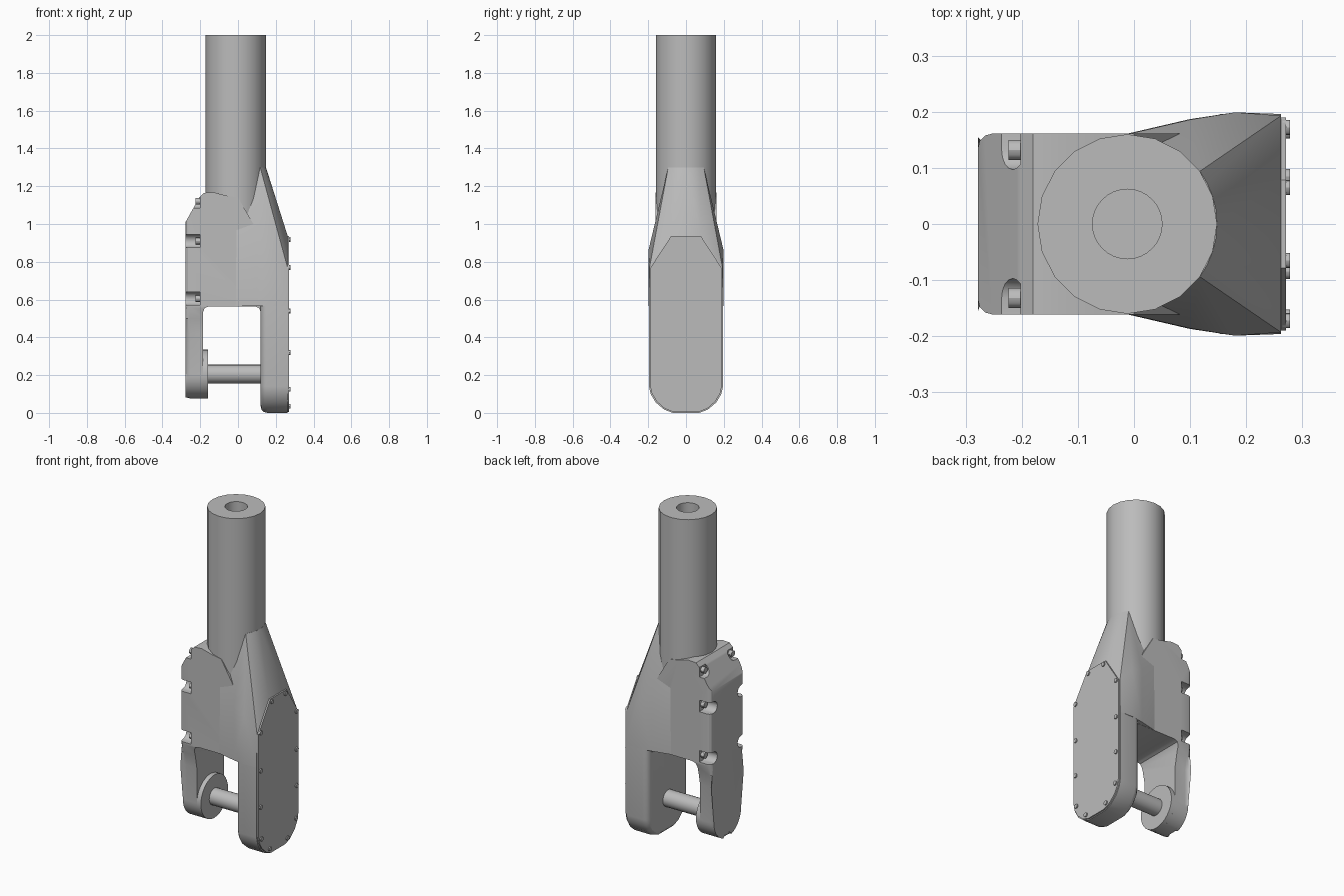
import bpy, bmesh
from math import sin, cos, pi, radians
from mathutils import Matrix

cube = bpy.data.objects.get("Cube")
if cube:
    bpy.data.objects.remove(cube, do_unlink=True)

metal = bpy.data.materials.new("plain grey metal")
metal.use_nodes = True
GREY = (0.5, 0.5, 0.5, 1)
metal.diffuse_color = GREY
metal.node_tree.nodes["Principled BSDF"].inputs["Base Color"].default_value = GREY


def finish(name, bm):
    bmesh.ops.recalc_face_normals(bm, faces=bm.faces)
    mesh = bpy.data.meshes.new(name)
    bm.to_mesh(mesh)
    bm.free()
    mesh.materials.append(metal)
    obj = bpy.data.objects.new(name, mesh)
    bpy.context.collection.objects.link(obj)
    return obj


def prism(name, outline, axis, lo, hi, round_lo=0, round_below=9):
    """Extrude an outline along x (y,z points) or y (x,z points)."""
    bm = bmesh.new()
    place = (lambda a, b, d: (d, a, b)) if axis == "x" else (lambda a, b, d: (a, d, b))
    near = [bm.verts.new(place(a, b, lo)) for a, b in outline]
    far = [bm.verts.new(place(a, b, hi)) for a, b in outline]
    cap = bm.faces.new(near)
    bm.faces.new(far)
    for i in range(len(near)):
        j = (i + 1) % len(near)
        bm.faces.new((near[i], near[j], far[j], far[i]))
    if round_lo:
        edges = [e for e in cap.edges if min(v.co.z for v in e.verts) < round_below]
        bmesh.ops.bevel(bm, geom=edges, offset=round_lo, segments=3,
                        profile=0.5, affect="EDGES")
    return finish(name, bm)


def cylinder(name, axis, radius, lo, hi, a, b, sides):
    """Cylinder along x (at y,z) or z (at x,y)."""
    bm = bmesh.new()
    bmesh.ops.create_cone(bm, cap_ends=True, segments=sides, radius1=radius,
                          radius2=radius, depth=hi - lo)
    mid = (lo + hi) / 2
    if axis == "x":
        m = Matrix.Translation((mid, a, b)) @ Matrix.Rotation(pi / 2, 4, "Y")
    else:
        m = Matrix.Translation((a, b, mid))
    bmesh.ops.transform(bm, matrix=m, verts=bm.verts)
    return finish(name, bm)


def boolean(obj, tool, operation):
    mod = obj.modifiers.new("cut", "BOOLEAN")
    mod.operation, mod.object, mod.solver = operation, tool, "EXACT"
    bpy.context.view_layer.objects.active = obj
    bpy.ops.object.modifier_apply(modifier=mod.name)
    bpy.data.objects.remove(tool, do_unlink=True)


def mirrored(half):
    return half + [(-a, b) for a, b in reversed(half)]


def arc(ca, cb, r, start, end, n):
    angles = [radians(start + (end - start) * i / n) for i in range(n + 1)]
    return [(ca + r * cos(t), cb + r * sin(t)) for t in angles]


AXIS_X, TUBE_R, PIN_Z, SIDE = -0.012, 0.16, 0.205, 0.161

# Hollow main tube
tube = cylinder("main_tube", "z", TUBE_R, 0.7, 2.0, AXIS_X, 0, 20)
boolean(tube, cylinder("bore_cutter", "z", 0.062, 1.2, 2.1, AXIS_X, 0, 32), "DIFFERENCE")

# Clevis body: side profile with the slot, trimmed to a rounded outline
profile = [(-0.3, 0.05), (-0.185, 0.05), (-0.185, 0.535), (-0.176, 0.555),
           (-0.155, 0.564), (0.09, 0.564), (0.112, 0.555), (0.12, 0.535),
           (0.14, 0.535), (0.14, 0.9), (0.0, 1.14), (-0.06, 1.15),
           (-0.13, 1.168), (-0.18, 1.165), (-0.205, 1.14), (-0.278, 1.01), (-0.3, 0.97)]
outline = mirrored(arc(0, PIN_Z, 0.13, -90, 0, 10)[1:]
                   + [(0.13, 0.42), (0.145, 0.5), (SIDE, 0.56), (SIDE, 1.2)])
body = prism("clevis_body", profile, "y", -0.3, 0.3)
boolean(body, prism("outline_trim", outline, "x", -0.278, 0.2, round_lo=0.025), "INTERSECT")

# Bolt pockets and socket bolts along both edges of the thin side
for side in (-1, 1):
    for z in (0.605, 0.91, 1.12):
        pocket = [(side * y, h) for y, h in
                  arc(0.132, z, 0.035, 90, 270, 8) + [(0.2, z - 0.035), (0.2, z + 0.035)]]
        boolean(body, prism("pocket_cutter", pocket, "x", -0.32, -0.202), "DIFFERENCE")
        cylinder("pocket_bolt", "x", 0.018, -0.224, -0.195, side * 0.132, z, 12)

# Pin and its boss
cylinder("pin_boss", "x", 0.13, -0.19, -0.158, 0, PIN_Z, 32)
cylinder("cross_pin", "x", 0.05, -0.17, 0.13, 0, PIN_Z, 24)

# Wide arm below the flare
foot = [(0.07, 0.0), (0.115, 0.017), (0.16, 0.055), (0.187, 0.1), (0.196, 0.14)]
prism("wide_arm", mirrored(foot + [(0.196, 0.57)]), "x", 0.12, 0.262,
      round_lo=0.035, round_below=0.5)

# Flare joining the tube to the wide arm
bm = bmesh.new()
ring = [(TUBE_R, 1.3, 36), (TUBE_R, 0.97, 90), (SIDE, 0.565, 90)]
for r, z, spread in ring:
    for x, y in arc(AXIS_X, 0, r, -spread, spread, 8):
        bm.verts.new((x, y, z))
for s in (-1, 1):
    for x, y, z in [(0.262, 0.08, 0.94), (0.262, 0.193, 0.77), (0.262, 0.196, 0.565),
                    (0.18, 0.199, 0.86), (0.18, 0.199, 0.565),
                    (0.1, 0.186, 0.9), (0.1, 0.187, 0.565)]:
        bm.verts.new((x, s * y, z))
hull = bmesh.ops.convex_hull(bm, input=bm.verts)
loose = [v for v in bm.verts if not v.link_faces]
bmesh.ops.delete(bm, geom=loose, context="VERTS")
finish("flare", bm)

# Cover plate with small bolt heads around its edge
cover = mirrored([(0.97 * y, z + 0.005) for y, z in foot] + [(0.19, 0.765), (0.078, 0.937)])
prism("cover_plate", cover, "x", 0.26, 0.271)
for s in (-1, 1):
    for y, z in [(0.065, 0.918), (0.172, 0.77), (0.172, 0.54), (0.172, 0.32),
                 (0.165, 0.125), (0.085, 0.035)]:
        cylinder("cover_bolt", "x", 0.013, 0.265, 0.278, s * y, z, 12)

# Smooth shading with sharp edges kept
for obj in bpy.context.scene.objects:
    obj.select_set(obj.type == "MESH")
bpy.context.view_layer.objects.active = tube
bpy.ops.object.shade_smooth_by_angle(angle=radians(30))
